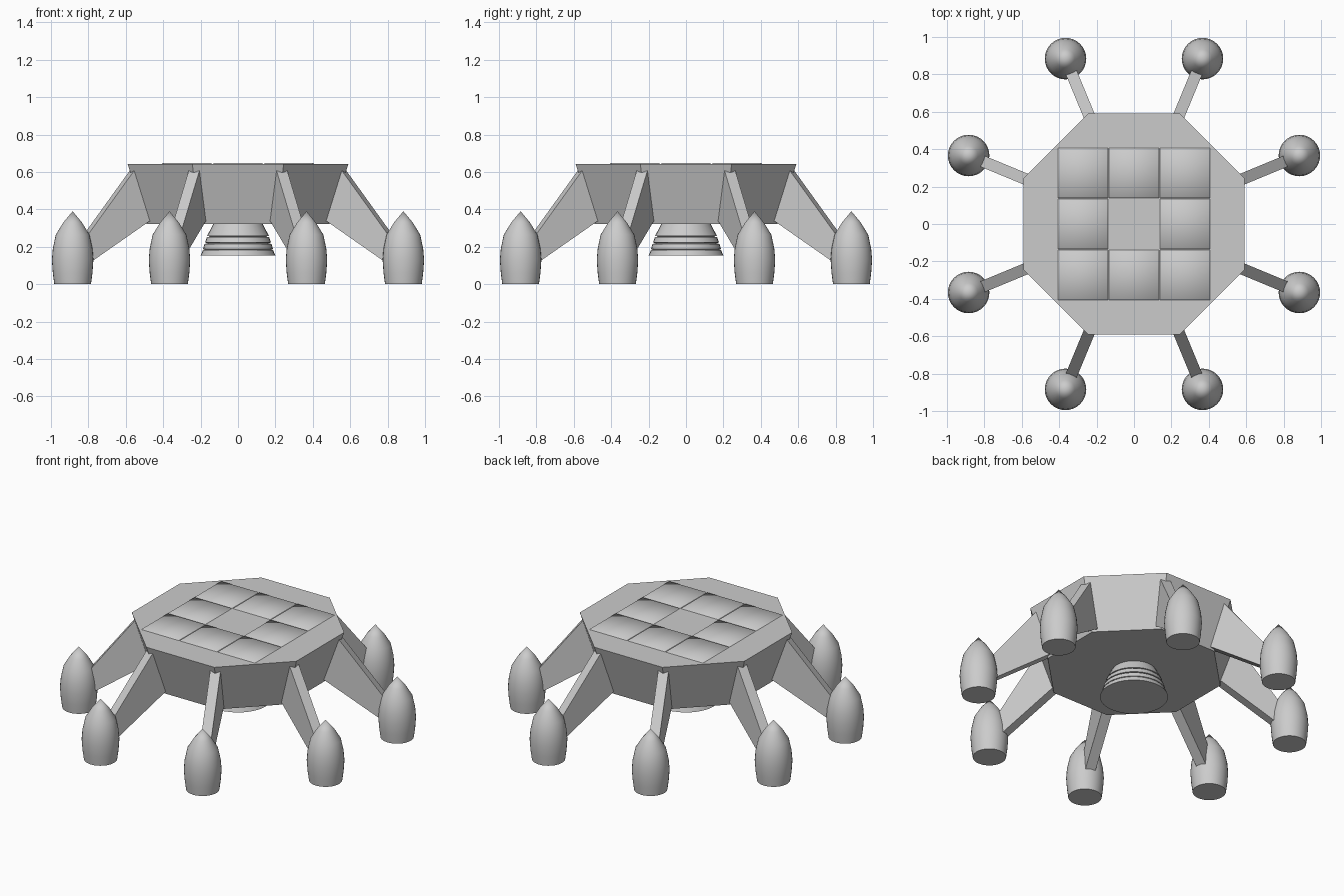
import bpy, bmesh, math
from mathutils import Vector, Matrix

if "Cube" in bpy.data.objects:
    bpy.data.objects.remove(bpy.data.objects["Cube"])

grey = bpy.data.materials.new("light grey")
grey.diffuse_color = (0.6, 0.6, 0.6, 1)
grey.use_nodes = True
grey.node_tree.nodes["Principled BSDF"].inputs["Base Color"].default_value = grey.diffuse_color


def finish(name, bm, smooth=None):
    bmesh.ops.recalc_face_normals(bm, faces=bm.faces)
    me = bpy.data.meshes.new(name)
    bm.to_mesh(me)
    bm.free()
    me.materials.append(grey)
    ob = bpy.data.objects.new(name, me)
    bpy.context.collection.objects.link(ob)
    if smooth:
        bpy.ops.object.select_all(action='DESELECT')
        ob.select_set(True)
        bpy.context.view_layer.objects.active = ob
        bpy.ops.object.shade_smooth_by_angle(angle=math.radians(smooth))
    return ob


def lathe(name, profile, sides, centre=(0, 0), phase=0.0, smooth=None):
    """Closed solid turned around z; profile is (radius, z) from bottom to top."""
    bm = bmesh.new()
    rings = []
    for r, z in profile:
        if r == 0:
            rings.append([bm.verts.new((centre[0], centre[1], z))])
            continue
        ring = []
        for i in range(sides):
            a = phase + 2 * math.pi * i / sides
            ring.append(bm.verts.new((centre[0] + r * math.cos(a),
                                      centre[1] + r * math.sin(a), z)))
        rings.append(ring)
    for lo, hi in zip(rings, rings[1:]):
        for i in range(sides):
            j = (i + 1) % sides
            if len(hi) == 1:
                bm.faces.new((lo[i], lo[j], hi[0]))
            else:
                bm.faces.new((lo[i], lo[j], hi[j], hi[i]))
    for end in (rings[0], rings[-1]):
        if len(end) > 1:
            bm.faces.new(end)
    return finish(name, bm, smooth)


# Octagonal hull, narrower at the bottom
c = math.cos(math.pi / 8)
lathe("hull", [(0.49 / c, 0.322), (0.59 / c, 0.643)], 8, phase=math.pi / 8)

# Stepped nozzle under the hull
lathe("nozzle", [(0.20, 0.153), (0.188, 0.182), (0.178, 0.185), (0.187, 0.188),
                 (0.18, 0.215), (0.16, 0.22), (0.177, 0.223), (0.166, 0.252),
                 (0.145, 0.255), (0.166, 0.258), (0.13, 0.325)], 32, smooth=30)

# Eight landing legs, each a tapered plate with a pointed foot pod
pod = [(0.098, 0), (0.106, 0.06), (0.111, 0.13), (0.106, 0.19),
       (0.09, 0.265), (0.05, 0.33), (0, 0.39)]
fin = [(0.50, 0.607), (0.614, 0.607), (0.90, 0.24), (0.90, 0.095),
       (0.53, 0.334), (0.45, 0.36)]
for k in range(8):
    a = math.pi / 8 + k * math.pi / 4
    lathe(f"foot_pod_{k + 1}", pod, 32,
          centre=(0.957 * math.cos(a), 0.957 * math.sin(a)), smooth=35)
    bm = bmesh.new()
    face = bm.faces.new([bm.verts.new((r, -0.031, z)) for r, z in fin])
    ext = bmesh.ops.extrude_face_region(bm, geom=[face])
    new = [v for v in ext["geom"] if isinstance(v, bmesh.types.BMVert)]
    bmesh.ops.translate(bm, vec=(0, 0.062, 0), verts=new)
    if face.is_valid and len([f for f in bm.faces if len(f.verts) == 6]) < 2:
        bm.faces.new([v for v in bm.verts if v not in new])
    bmesh.ops.transform(bm, matrix=Matrix.Rotation(a, 4, 'Z'), verts=bm.verts)
    finish(f"leg_{k + 1}", bm)

# Eight thin deck tiles around an empty centre square
for i in (-1, 0, 1):
    for j in (-1, 0, 1):
        if i == 0 and j == 0:
            continue
        bm = bmesh.new()
        bmesh.ops.create_cube(bm, size=1)
        for v in bm.verts:
            h = 0.135 if v.co.z < 0 else 0.129
            v.co = Vector((i * 0.273 + math.copysign(h, v.co.x),
                           j * 0.273 + math.copysign(h, v.co.y),
                           0.64 if v.co.z < 0 else 0.649))
        finish(f"deck_tile_{i + 2}_{j + 2}", bm, smooth=60)
